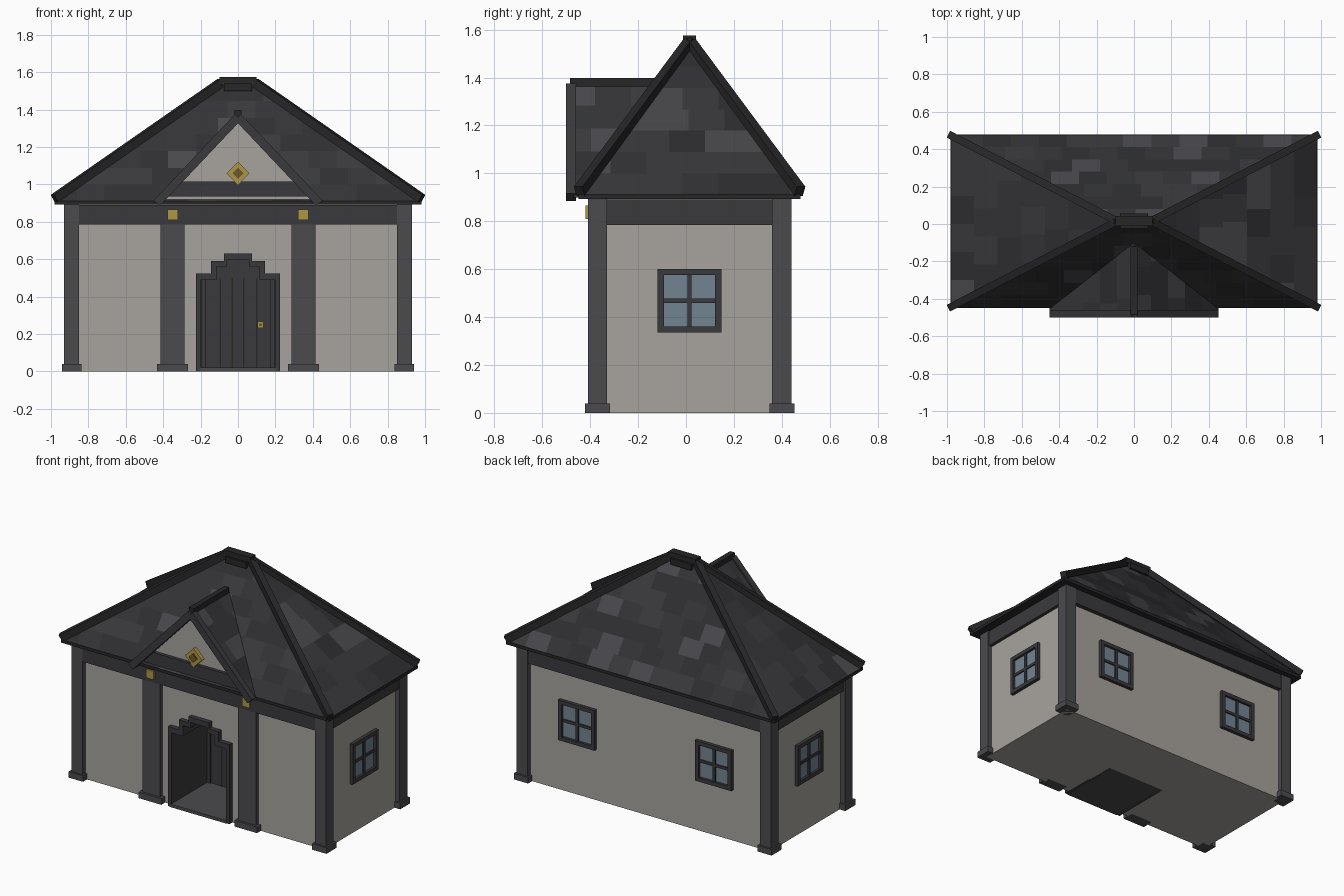
import bpy, bmesh, math, random
from mathutils import Vector

if "Cube" in bpy.data.objects:
    bpy.data.objects.remove(bpy.data.objects["Cube"])

random.seed(4)
CY = 0.015                      # centre line of the house in y


def mat(name, r, g, b):
    m = bpy.data.materials.new(name)
    m.diffuse_color = (r, g, b, 1)
    m.use_nodes = True
    m.node_tree.nodes["Principled BSDF"].inputs["Base Color"].default_value = m.diffuse_color
    return m


PLASTER = mat("plaster", .39, .37, .34)
BEAM = mat("beam", .042, .042, .047)
POST = mat("post", .07, .069, .076)
TRIM = mat("trim", .02, .02, .022)
GOLD = mat("gold", .42, .30, .06)
BRONZE = mat("bronze", .15, .10, .02)
GLASS = mat("glass", .17, .23, .29)
TILES = [mat("tile_%d" % i, v, v, v * 1.12) for i, v in enumerate((.028, .034, .041, .066))]


def finish(bm, name, mats):
    bmesh.ops.recalc_face_normals(bm, faces=bm.faces)
    me = bpy.data.meshes.new(name)
    bm.to_mesh(me)
    bm.free()
    ob = bpy.data.objects.new(name, me)
    bpy.context.collection.objects.link(ob)
    for m in mats:
        me.materials.append(m)
    return ob


def box(name, x0, x1, y0, y1, z0, z1, m):
    bm = bmesh.new()
    bmesh.ops.create_cube(bm, size=1)
    for v in bm.verts:
        v.co = ((x0 + x1) / 2 + v.co.x * (x1 - x0), (y0 + y1) / 2 + v.co.y * (y1 - y0),
                (z0 + z1) / 2 + v.co.z * (z1 - z0))
    return finish(bm, name, [m])


def beam(name, p, q, w, h, m):
    """Square bar from p to q."""
    p, q = Vector(p), Vector(q)
    ob = box(name, -w / 2, w / 2, 0, (q - p).length, -h / 2, h / 2, m)
    ob.rotation_euler = (q - p).to_track_quat('Y', 'Z').to_euler()
    ob.location = p
    return ob


def extrude_xz(name, pts, y0, y1, m):
    """Front outline pushed from y0 to y1."""
    bm = bmesh.new()
    f = bm.faces.new([bm.verts.new((x, y0, z)) for x, z in pts])
    r = bmesh.ops.extrude_face_region(bm, geom=[f])
    for v in r["geom"]:
        if isinstance(v, bmesh.types.BMVert):
            v.co.y = y1
    return finish(bm, name, [m])


def clip(poly, ax, lim, sign):
    out = []
    for a, b in zip(poly, poly[1:] + poly[:1]):
        da, db = sign * (a[ax] - lim), sign * (b[ax] - lim)
        if da >= 0:
            out.append(a)
        if da * db < 0:
            out.append(a.lerp(b, da / (da - db)))
    return out


def tiled(name, slopes, rows, width):
    """Flat slopes split into staggered, randomly shaded tiles."""
    bm = bmesh.new()
    for ax, pts in slopes:
        poly = [Vector(p) for p in pts]
        z0, z1 = min(p.z for p in poly), max(p.z for p in poly)
        dz = (z1 - z0) / rows
        for i in range(rows):
            row = clip(clip(poly, 2, z0 + i * dz, 1), 2, z0 + (i + 1) * dz, -1)
            s = -1.2 + random.random() * width
            while s < 1.2:
                t = clip(clip(row, ax, s, 1), ax, s + width, -1)
                s += width
                if len(t) > 2:
                    f = bm.faces.new([bm.verts.new(p) for p in t])
                    f.material_index = random.choices(range(4), (3, 4, 3, 1))[0]
    bmesh.ops.remove_doubles(bm, verts=bm.verts, dist=1e-5)
    return finish(bm, name, TILES)


def stepped(x1, z1, x2, z2, x3, z3, zb=0):
    half = [(x1, zb), (x1, z1), (x2, z1), (x2, z2), (x3, z2), (x3, z3)]
    return half + [(-x, z) for x, z in reversed(half)]


# walls with a deep entrance recess
walls = box("walls", -.9, .9, -.38, .41, 0, .905, PLASTER)
cutter = extrude_xz("entrance_cutter", stepped(.215, .515, .135, .58, .07, .62, -.1), -.6, .015, PLASTER)
cutter.hide_render = True
mod = walls.modifiers.new("entrance", 'BOOLEAN')
mod.object, mod.operation, mod.solver = cutter, 'DIFFERENCE', 'EXACT'
bpy.context.view_layer.objects.active = walls
bpy.ops.object.modifier_apply(modifier="entrance")
bpy.data.objects.remove(cutter)

# entrance: lining, floor, planked door, knob
outer = stepped(.225, .525, .145, .59, .075, .63)
inner = stepped(.2, .49, .115, .56, .06, .595)
extrude_xz("door_frame", outer + inner[::-1], -.41, .015, BEAM)
box("entrance_floor", -.205, .205, -.415, .015, 0, .02, POST)
extrude_xz("door", stepped(.2, .49, .115, .56, .06, .595, .02), -.03, .014, BEAM)
for x in (-.095, -.03, .03, .1):
    box("door_groove", x - .004, x + .004, -.034, -.02, .02, .5, TRIM)
for s in (-1, 1):
    box("door_edge", s * .187 - .012, s * .187 + .012, -.04, -.02, .02, .49, BEAM)
box("knob", .103, .137, -.045, -.03, .233, .267, GOLD)
box("knob_centre", .113, .127, -.05, -.04, .243, .257, BRONZE)

# posts, plinths, wall plate
for s in (-1, 1):
    for t in (-1, 1):
        x, y = s * .89, CY + t * .385
        box("corner_post", x - .04, x + .04, y - .04, y + .04, 0, .9, POST)
        box("post_base", x - .052, x + .052, y - .052, y + .052, 0, .04, POST)
    x = s * .35
    box("entrance_post", x - .065, x + .065, -.405, -.34, 0, .79, POST)
    box("entrance_post_base", x - .083, x + .083, -.42, -.34, 0, .04, POST)
    box("gold_block", x - .028, x + .028, -.42, -.39, .81, .866, GOLD)
    box("side_plate", s * .91 - .012, s * .91 + .012, -.34, .37, .785, .89, BEAM)
    y = CY + s * .405
    box("long_plate", -.86, .86, y - .018, y + .018, .785, .89, BEAM)


def window(c, angle):
    """Four-pane window facing -y before turning."""
    def bar(x0, x1, z0, z1, y0, m, n):
        ob = box(n, x0, x1, y0, .01, z0, z1, m)
        ob.location, ob.rotation_euler = c, (0, 0, angle)
    bar(-.125, .125, -.125, .125, -.006, GLASS, "window_glass")
    for s in (-1, 1):
        a, b = sorted((s * .133, s * .107))
        bar(a, b, -.133, .133, -.022, BEAM, "window_frame_side")
        bar(-.107, .107, a, b, -.022, BEAM, "window_frame_rail")
    bar(-.009, .009, -.107, .107, -.015, BEAM, "window_mullion")
    bar(-.107, .107, -.009, .009, -.014, BEAM, "window_crossbar")


for s in (-1, 1):
    window((s * .9, CY, .468), s * math.pi / 2)
    window((s * .5, .41, .468), math.pi)

# main hipped roof
X, Y, ZE, ZR = .98, .463, .91, 1.535


def P(sx, sy):
    return (sx * X, CY + sy * Y, ZE)


L, R = (-.1, CY, ZR), (.1, CY, ZR)
tiled("roof_tiles", [(0, [P(-1, -1), P(1, -1), R, L]), (0, [P(1, 1), P(-1, 1), L, R]),
                     (1, [P(1, -1), P(1, 1), R]), (1, [P(-1, 1), P(-1, -1), L])], 7, .15)
box("eaves_board", -.98, .98, CY - .463, CY + .463, .892, .912, TRIM)
for s in (-1, 1):
    for t in (-1, 1):
        beam("hip_trim", (s * .982, CY + t * .46, .925), (s * .09, CY, 1.545), .04, .045, TRIM)
box("ridge_cap", -.1, .1, CY - .027, CY + .027, 1.54, 1.575, TRIM)
box("ridge_block", -.075, .075, CY - .04, CY + .04, 1.5, 1.54, TRIM)

# front gable
extrude_xz("gable_roof", [(-.45, .9), (0, 1.375), (.45, .9), (.41, .9), (0, 1.33), (-.41, .9)], -.47, -.1, BEAM)
tiled("gable_tiles", [(1, [(s * .453, -.47, .9), (s * .453, -.1, .9), (0, -.1, 1.379), (0, -.47, 1.379)])
                      for s in (-1, 1)], 5, .15)
extrude_xz("gable_wall", [(-.4, .915), (.4, .915), (0, 1.34)], -.44, -.15, PLASTER)
extrude_xz("gable_beam", [(-.385, .935), (.385, .935), (.31, 1.015), (-.31, 1.015)], -.462, -.43, BEAM)
for s in (-1, 1):
    beam("barge_board", (0, -.48, 1.36), (s * .435, -.48, .9), .04, .045, BEAM)
beam("gable_ridge", (0, -.485, 1.38), (0, -.12, 1.38), .035, .035, TRIM)
for n, r, y, m in (("diamond", .062, -.465, GOLD), ("diamond_centre", .03, -.472, BRONZE)):
    extrude_xz(n, [(-r, 1.06), (0, 1.06 - r), (r, 1.06), (0, 1.06 + r)], y, -.435, m)
